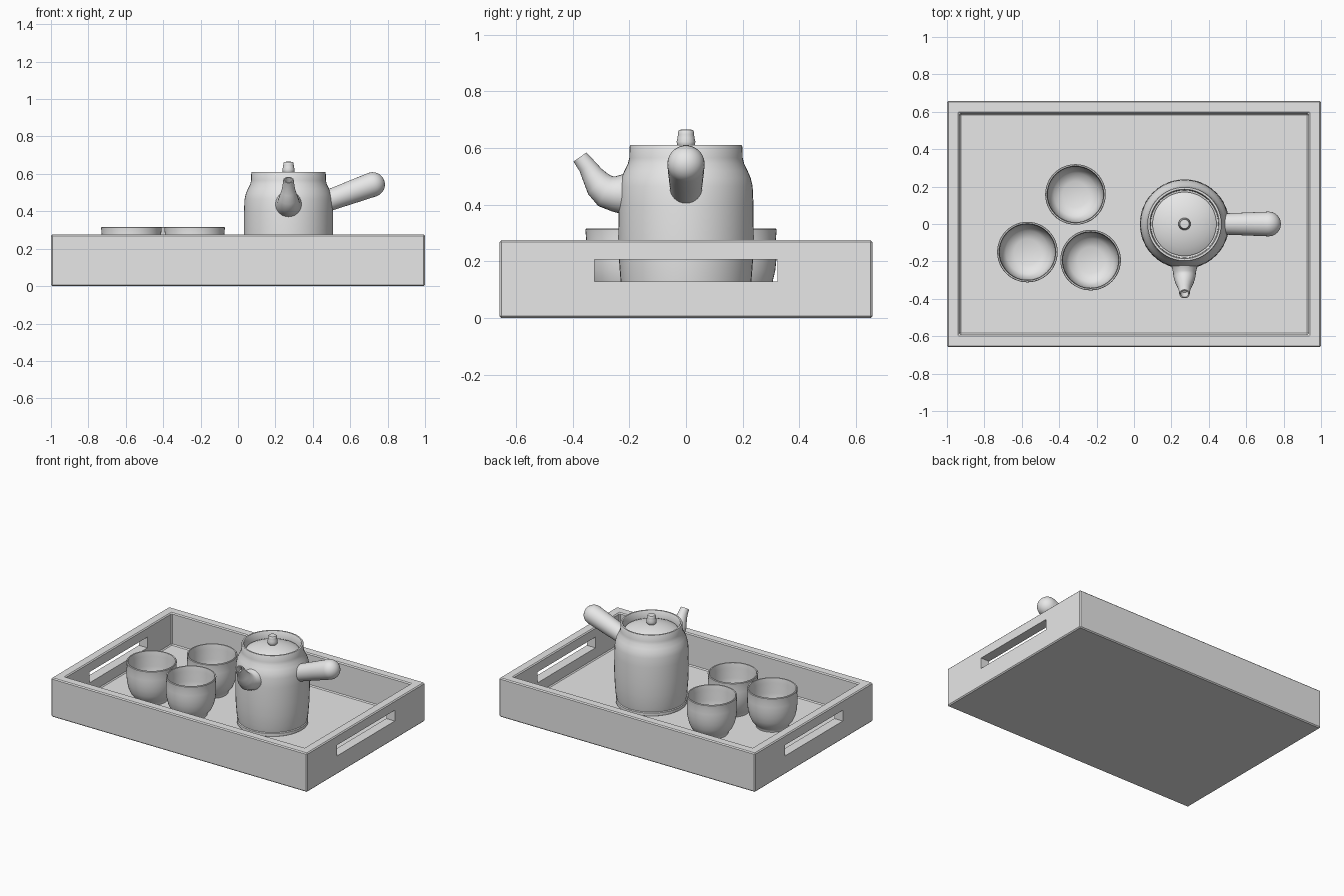
import bpy, bmesh
from math import radians, cos, sin, tau
from mathutils import Matrix, Vector

if "Cube" in bpy.data.objects:
    bpy.data.objects.remove(bpy.data.objects["Cube"])

grey = bpy.data.materials.new("plain_grey")
grey.use_nodes = True
grey.diffuse_color = (0.8, 0.8, 0.8, 1)
grey.node_tree.nodes["Principled BSDF"].inputs["Base Color"].default_value = (0.8, 0.8, 0.8, 1)


def finish(name, bm, smooth=True):
    """Turn a bmesh into a linked object, smooth except at sharp edges."""
    bmesh.ops.remove_doubles(bm, verts=bm.verts, dist=0.0001)
    bmesh.ops.recalc_face_normals(bm, faces=bm.faces)
    mesh = bpy.data.meshes.new(name)
    bm.to_mesh(mesh)
    bm.free()
    mesh.materials.append(grey)
    if smooth:
        mesh.polygons.foreach_set("use_smooth", [True] * len(mesh.polygons))
        mesh.set_sharp_from_angle(angle=radians(40))
    obj = bpy.data.objects.new(name, mesh)
    bpy.context.collection.objects.link(obj)
    return obj


def box(name, size, centre):
    bm = bmesh.new()
    bmesh.ops.create_cube(bm, size=1, matrix=Matrix.Translation(centre) @ Matrix.Diagonal((*size, 1)))
    return finish(name, bm, smooth=False)


def lathe(name, profile, matrix):
    """Spin a (radius, height) profile around z, then place it."""
    bm = bmesh.new()
    verts = [bm.verts.new((r, 0, z)) for r, z in profile]
    edges = [bm.edges.new(pair) for pair in zip(verts, verts[1:])]
    bmesh.ops.spin(bm, geom=verts + edges, cent=(0, 0, 0), axis=(0, 0, 1),
                   angle=tau, steps=48, use_duplicate=False)
    bmesh.ops.remove_doubles(bm, verts=bm.verts, dist=0.0001)
    bmesh.ops.transform(bm, matrix=matrix, verts=bm.verts)
    return finish(name, bm)


def apply(obj, kind, **settings):
    mod = obj.modifiers.new(kind.lower(), kind)
    for key, value in settings.items():
        setattr(mod, key, value)
    bpy.context.view_layer.objects.active = obj
    bpy.ops.object.modifier_apply(modifier=mod.name)


def cut(obj, size, centre):
    cutter = box("cutter", size, centre)
    apply(obj, "BOOLEAN", object=cutter, operation="DIFFERENCE", solver="EXACT")
    bpy.data.objects.remove(cutter)


# Tray: hollowed block with softened edges and two handle slots
FLOOR = 0.05
tray = box("tray", (2, 1.316, 0.275), (0, 0, 0.1375))
cut(tray, (1.866, 1.182, 0.4), (0, 0, FLOOR + 0.2))
apply(tray, "BEVEL", width=0.007, segments=1, limit_method="ANGLE")
for side in (-1, 1):
    cut(tray, (0.2, 0.645, 0.076), (side * 0.97, 0, 0.168))

# Cups: one profile, three places
cup_profile = [(0, 0.005), (0.092, 0.005), (0.096, 0), (0.105, 0), (0.107, 0.012),
               (0.112, 0.02), (0.133, 0.045), (0.148, 0.08), (0.157, 0.12), (0.161, 0.16),
               (0.161, 0.2), (0.159, 0.23), (0.162, 0.262), (0.159, 0.266), (0.152, 0.265),
               (0.148, 0.23), (0.148, 0.16), (0.138, 0.09), (0.115, 0.05), (0.07, 0.033), (0, 0.03)]
for i, (x, y) in enumerate([(-0.313, 0.158), (-0.57, -0.15), (-0.232, -0.193)]):
    lathe(f"cup_{i + 1}", cup_profile, Matrix.Translation((x, y, FLOOR)))

# Teapot body, with a short neck and a ledge for the lid
POT_X = 0.27
at_pot = Matrix.Translation((POT_X, 0, 0))
lathe("pot_body", [(0, FLOOR), (0.22, FLOOR), (0.228, 0.055), (0.228, 0.075), (0.223, 0.08),
                   (0.23, 0.12), (0.236, 0.2), (0.239, 0.28), (0.238, 0.4), (0.235, 0.465),
                   (0.228, 0.495), (0.217, 0.52), (0.205, 0.545), (0.2, 0.565), (0.199, 0.605),
                   (0.196, 0.61), (0.186, 0.61), (0.182, 0.605), (0.18, 0.55), (0.15, 0.545)],
      at_pot)

# Recessed domed lid
lathe("pot_lid", [(0, 0.545), (0.168, 0.545), (0.171, 0.55), (0.171, 0.562), (0.165, 0.566),
                  (0.13, 0.582), (0.09, 0.594), (0.045, 0.602), (0, 0.604)], at_pot)

# Lid knob
lathe("lid_knob", [(0, 0.595), (0.022, 0.598), (0.031, 0.61), (0.033, 0.622), (0.03, 0.636),
                   (0.028, 0.648), (0.028, 0.658), (0.024, 0.664), (0, 0.666)], at_pot)

# Side handle: swelling rod with a round end, tilted upwards
handle = [(0, 0), (0.056, 0), (0.058, 0.08), (0.062, 0.18), (0.066, 0.287)]
handle += [(0.066 * cos(radians(a)), 0.287 + 0.066 * sin(radians(a))) for a in range(15, 90, 15)]
handle.append((0, 0.353))
lathe("pot_handle", handle,
      Matrix.Translation((0.45, 0, 0.445)) @ Matrix.Rotation(radians(70), 4, "Y"))

# Spout: rings of (y, z, radius, upward tilt), turning inside at the mouth
rings = [(-0.19, 0.437, 0.082, 0), (-0.225, 0.437, 0.07, 0), (-0.255, 0.438, 0.062, 5),
         (-0.285, 0.448, 0.058, 25), (-0.31, 0.473, 0.05, 45), (-0.33, 0.505, 0.039, 56),
         (-0.348, 0.535, 0.032, 57), (-0.374, 0.568, 0.028, 55),
         (-0.374, 0.568, 0.021, 55), (-0.35, 0.535, 0.02, 55)]
bm = bmesh.new()
SIDES = 24
loops = []
for y, z, r, tilt in rings:
    up = Vector((0, sin(radians(tilt)), cos(radians(tilt))))
    loops.append([bm.verts.new(Vector((POT_X, y, z)) + r * (Vector((cos(a), 0, 0)) + up * sin(a)))
                  for a in (tau * k / SIDES for k in range(SIDES))])
for low, high in zip(loops, loops[1:]):
    for k in range(SIDES):
        n = (k + 1) % SIDES
        bm.faces.new((low[k], low[n], high[n], high[k]))
bm.faces.new(loops[0])
bm.faces.new(loops[-1])
finish("pot_spout", bm)
